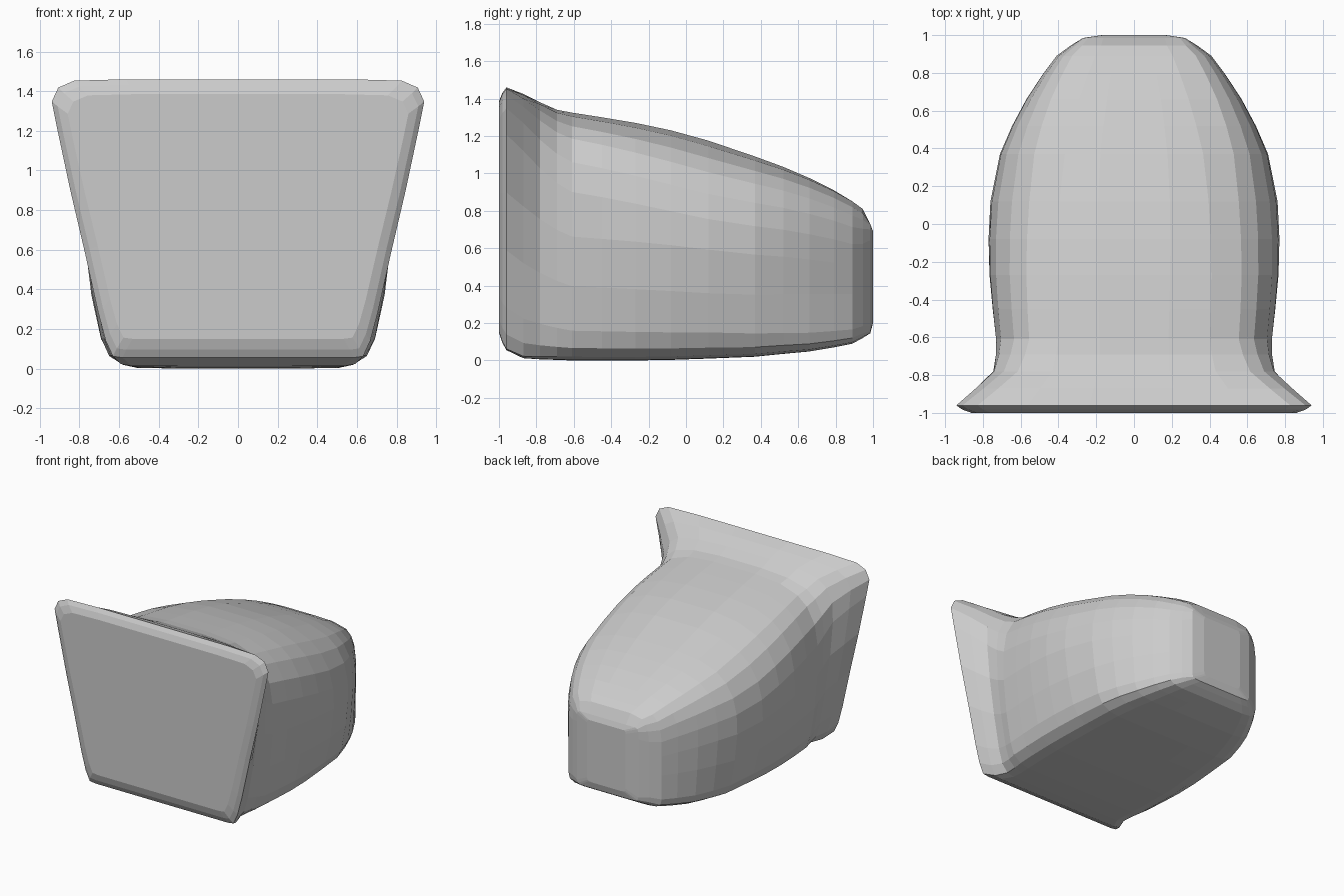
import bpy, bmesh

# Half cross-sections (width fraction, height fraction), bottom to top
PLATE = [(.3, 0), (.62, 0), (.672, .005), (.71, .06), (.75, .16), (.823, .38), (.90, .60),
         (.97, .82), (1, .92), (.965, .97), (.88, .995), (.6, 1), (.25, 1)]
NECK = [(.3, 0), (.68, .002), (.78, .015), (.865, .05), (.91, .12), (.965, .30), (1, .50),
        (1, .68), (.965, .80), (.87, .895), (.76, .945), (.55, .985), (.25, 1)]
BODY = [(.3, 0), (.64, .002), (.74, .015), (.835, .05), (.895, .12), (.96, .30), (1, .50),
        (.99, .64), (.945, .755), (.85, .855), (.73, .92), (.52, .975), (.25, 1)]
NOSE = [(.3, 0), (.7, 0), (.87, .01), (.97, .04), (1, .1), (1, .35), (1, .55),
        (1, .70), (.97, .82), (.91, .90), (.8, .96), (.5, 1), (.25, 1)]
TIP = [(.3, 0), (.7, 0), (.9, .005), (.97, .02), (1, .06), (1, .35), (1, .6),
       (1, .85), (1, .95), (.97, .985), (.9, 1), (.6, 1), (.25, 1)]
PROFILES = [PLATE, NECK, BODY, NOSE, TIP]

# Stations front to back: y, half width, bottom z, top z, profile blend
STATIONS = [
    (-1.0, .86, .15, 1.385, 0), (-.982, .91, .095, 1.43, 0), (-.96, .94, .055, 1.46, 0),
    (-.87, .845, .012, 1.425, .25), (-.78, .755, .006, 1.38, .55), (-.69, .735, .003, 1.34, .8),
    (-.61, .73, 0, 1.325, 1), (-.45, .748, 0, 1.30, 1.2), (-.27, .765, 0, 1.27, 1.5),
    (-.08, .77, .003, 1.23, 1.8), (.12, .76, .01, 1.175, 2), (.37, .71, .02, 1.09, 2.2),
    (.52, .645, .035, 1.035, 2.4), (.66, .57, .048, .975, 2.6), (.79, .485, .07, .91, 2.8),
    (.89, .41, .09, .85, 3), (.945, .335, .12, .81, 3.2), (.985, .27, .145, .73, 4),
    (1.0, .17, .20, .69, 4)]


def section(y, w, z0, z1, blend):
    i = min(int(blend), len(PROFILES) - 2)
    t = blend - i
    half = [(w * (a[0] + (b[0] - a[0]) * t), y, z0 + (z1 - z0) * (a[1] + (b[1] - a[1]) * t))
            for a, b in zip(PROFILES[i], PROFILES[i + 1])]
    return half + [(-x, yy, z) for x, yy, z in reversed(half)]


# Flared faceted shell, lofted and capped at both ends
bm = bmesh.new()
rings = [[bm.verts.new(p) for p in section(*s)] for s in STATIONS]
for a, b in zip(rings, rings[1:]):
    n = len(a)
    for k in range(n):
        bm.faces.new((a[k], a[(k + 1) % n], b[(k + 1) % n], b[k]))
bm.faces.new(rings[0])
bm.faces.new(rings[-1])
bmesh.ops.recalc_face_normals(bm, faces=bm.faces[:])
mesh = bpy.data.meshes.new("flared_shell")
bm.to_mesh(mesh)
bm.free()
bpy.context.collection.objects.link(bpy.data.objects.new("flared_shell", mesh))
